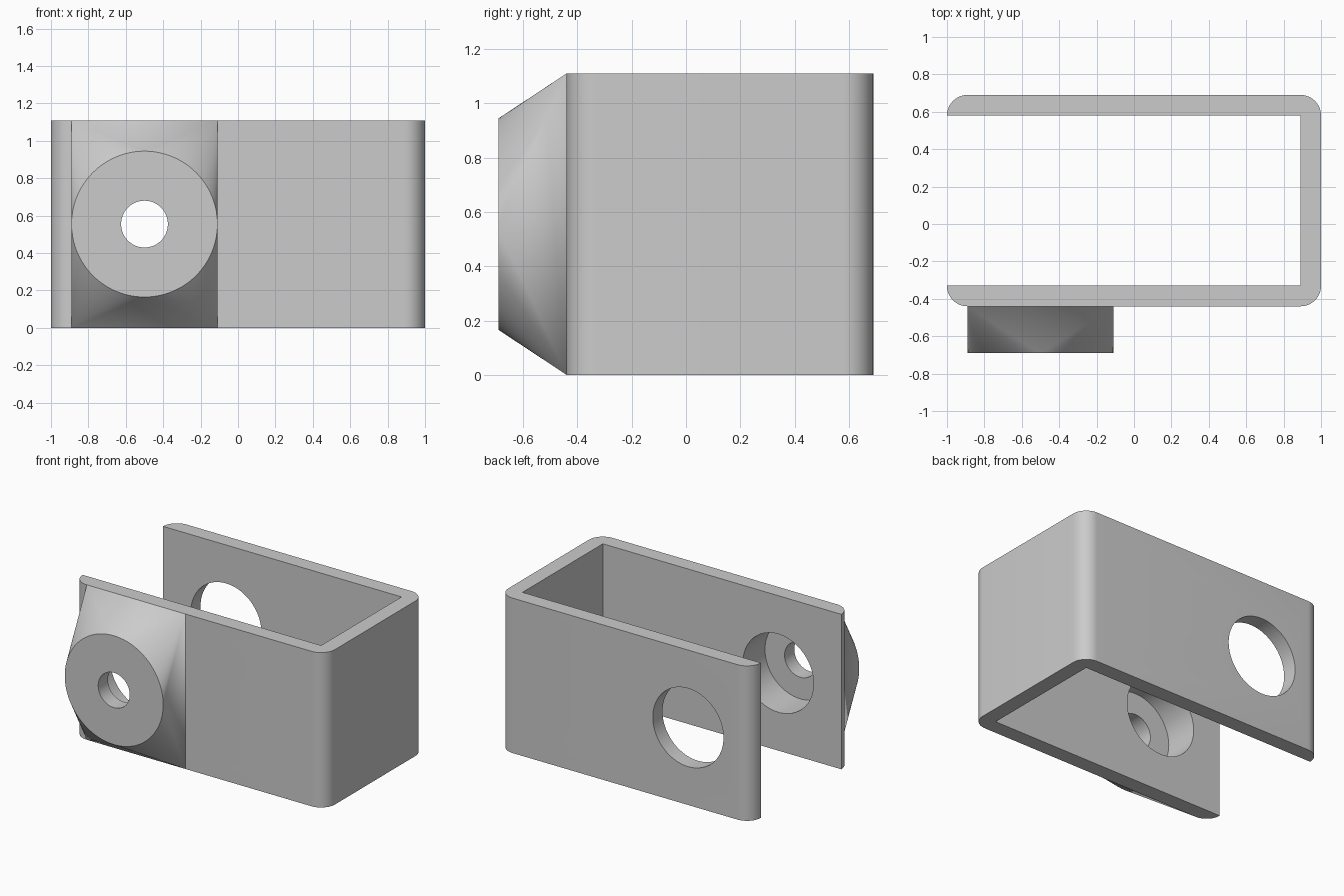
import bpy, bmesh, math
from mathutils import Vector

cube = bpy.data.objects.get("Cube")
if cube:
    bpy.data.objects.remove(cube, do_unlink=True)

HEIGHT, WALL = 1.11, 0.11
FRONT, BACK = -0.44, 0.69            # outer faces of the two walls
BOSS_FRONT = -0.69
HOLE_X, HOLE_Z = -0.5, HEIGHT / 2
BOSS_R, BORE_R, BOLT_R = 0.39, 0.28, 0.125

grey = bpy.data.materials.new("plain grey")
grey.use_nodes = True
color = (0.6, 0.6, 0.6, 1)
grey.diffuse_color = color
grey.node_tree.nodes["Principled BSDF"].inputs["Base Color"].default_value = color


def make_object(name, bm):
    bmesh.ops.recalc_face_normals(bm, faces=bm.faces)
    mesh = bpy.data.meshes.new(name)
    bm.to_mesh(mesh)
    bm.free()
    mesh.materials.append(grey)
    obj = bpy.data.objects.new(name, mesh)
    bpy.context.collection.objects.link(obj)
    return obj


def circle(radius, y, count=96):
    """Ring of points around the hole axis, which runs along y."""
    angles = [math.tau * i / count for i in range(count)]
    return [Vector((HOLE_X + radius * math.cos(a), y, HOLE_Z + radius * math.sin(a)))
            for a in angles]


def prism(points, offset):
    bm = bmesh.new()
    face = bm.faces.new([bm.verts.new(p) for p in points])
    result = bmesh.ops.extrude_face_region(bm, geom=[face], use_keep_orig=True)
    moved = [v for v in result["geom"] if isinstance(v, bmesh.types.BMVert)]
    bmesh.ops.translate(bm, verts=moved, vec=offset)
    return bm


def cut(obj, radius, y0, y1):
    """Bore a round hole along y."""
    cutter = make_object("hole_cutter", prism(circle(radius, y0), (0, y1 - y0, 0)))
    cutter.hide_render = True
    mod = obj.modifiers.new("hole", 'BOOLEAN')
    mod.operation, mod.solver, mod.object = 'DIFFERENCE', 'EXACT', cutter
    bpy.context.view_layer.objects.active = obj
    bpy.ops.object.modifier_apply(modifier=mod.name)
    bpy.data.objects.remove(cutter, do_unlink=True)


def corner(cx, cy, start, steps=12):
    """Quarter-round outer corner."""
    angles = [start + math.pi / 2 * i / steps for i in range(steps + 1)]
    return [Vector((cx + WALL * math.cos(a), cy + WALL * math.sin(a), 0)) for a in angles]


# U-shaped bracket: rounded outside, square inside
x_in, y_lo, y_hi = 1 - WALL, FRONT + WALL, BACK - WALL
outline = (corner(-x_in, y_lo, math.pi) + corner(x_in, y_lo, 1.5 * math.pi)
           + corner(x_in, y_hi, 0) + corner(-x_in, y_hi, math.pi / 2)
           + [Vector((x_in, y_hi, 0)), Vector((x_in, y_lo, 0))])
bracket = make_object("u_bracket", prism(outline, (0, 0, HEIGHT)))
cut(bracket, BORE_R, BOSS_FRONT + WALL, BACK + 0.1)

# Boss: rectangle on the front wall blending to a round face
bm = bmesh.new()
base = [Vector((HOLE_X + sx * BOSS_R, FRONT, z)) for sx in (-1, 1) for z in (0, HEIGHT)]
for p in base + circle(BOSS_R, BOSS_FRONT):
    bm.verts.new(p)
bmesh.ops.convex_hull(bm, input=bm.verts)
bmesh.ops.dissolve_limit(bm, angle_limit=0.001, verts=bm.verts, edges=bm.edges)
boss = make_object("front_boss", bm)
cut(boss, BORE_R, BOSS_FRONT + WALL, FRONT + 0.1)
cut(boss, BOLT_R, BOSS_FRONT - 0.1, FRONT + 0.1)

# Smooth rounds, sharp edges
for obj in (bracket, boss):
    bpy.ops.object.select_all(action='DESELECT')
    obj.select_set(True)
    bpy.context.view_layer.objects.active = obj
    bpy.ops.object.shade_smooth_by_angle(angle=math.radians(30))
